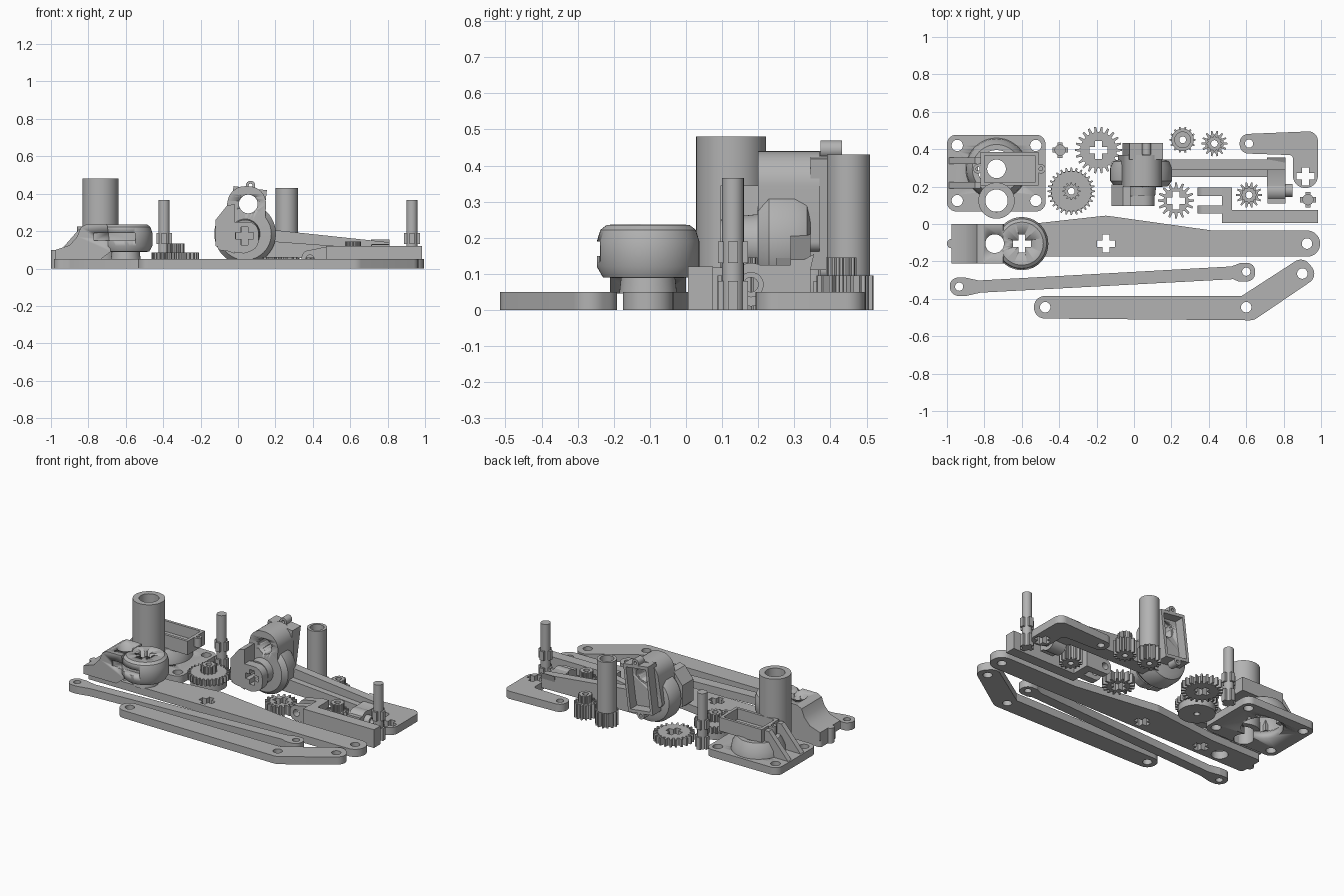
import bpy, bmesh
from math import sin, cos, pi, radians
from mathutils import Matrix, Vector

if "Cube" in bpy.data.objects:
    bpy.data.objects.remove(bpy.data.objects["Cube"])

grey = bpy.data.materials.new("grey plastic")
grey.use_nodes = True
color = (0.45, 0.45, 0.45, 1)
grey.diffuse_color = color
grey.node_tree.nodes["Principled BSDF"].inputs["Base Color"].default_value = color

# Each axis maps profile (u, v, depth) to world space
AXES = {"z": Matrix.Identity(4),
        "y": Matrix(((1, 0, 0, 0), (0, 0, 1, 0), (0, 1, 0, 0), (0, 0, 0, 1))),
        "x": Matrix(((0, 0, 1, 0), (1, 0, 0, 0), (0, 1, 0, 0), (0, 0, 0, 1)))}


def circle(u, v, r, n=40):
    return [(u + r * cos(2 * pi * i / n), v + r * sin(2 * pi * i / n)) for i in range(n)]


def cross(u, v, a=0.048, w=0.018):
    corner = [(a, -w), (a, w), (w, w)]
    pts = []
    for k in range(4):
        c, s = round(cos(k * pi / 2)), round(sin(k * pi / 2))
        pts += [(u + x * c - y * s, v + x * s + y * c) for x, y in corner]
    return pts


def gear_outline(u, v, r, teeth, depth):
    pts = []
    for i in range(teeth):
        for f, rr in ((-0.3, r - depth), (-0.14, r), (0.14, r), (0.3, r - depth)):
            a = 2 * pi * (i + f) / teeth
            pts.append((u + rr * cos(a), v + rr * sin(a)))
    return pts


def rect(u0, v0, u1, v1):
    return [(u0, v0), (u1, v0), (u1, v1), (u0, v1)]


def fillet(points, steps=10):
    """Round the corners of a polygon given as (u, v, radius)."""
    out = []
    for i, (x, y, r) in enumerate(points):
        p = Vector((x, y))
        a = (Vector(points[i - 1][:2]) - p).normalized()
        b = (Vector(points[(i + 1) % len(points)][:2]) - p).normalized()
        if r == 0:
            out.append((x, y))
            continue
        half = a.angle(b) / 2
        centre = p + (a + b).normalized() * (r / sin(half))
        t0 = p + a * (r * cos(half) / sin(half)) - centre
        t1 = p + b * (r * cos(half) / sin(half)) - centre
        sweep = t0.angle_signed(t1)
        for k in range(steps + 1):
            d = t0.copy()
            d.rotate(Matrix.Rotation(-sweep * k / steps, 2))
            out.append(tuple(centre + d))
    return out


def finish(name, mesh):
    mesh.materials.clear()
    mesh.materials.append(grey)
    mesh.shade_smooth()
    mesh.set_sharp_from_angle(angle=radians(32))
    ob = bpy.data.objects.new(name, mesh)
    bpy.context.collection.objects.link(ob)
    return ob


def prism(name, outer, d0, d1, holes=(), axis="z"):
    cu = bpy.data.curves.new(name, "CURVE")
    cu.dimensions, cu.fill_mode, cu.extrude = "2D", "BOTH", (d1 - d0) / 2
    for loop in [outer, *holes]:
        sp = cu.splines.new("POLY")
        sp.points.add(len(loop) - 1)
        for p, (u, v) in zip(sp.points, loop):
            p.co = (u, v, 0, 1)
        sp.use_cyclic_u = True
    tmp = bpy.data.objects.new(name, cu)
    mesh = bpy.data.meshes.new_from_object(tmp)
    bpy.data.objects.remove(tmp)
    bm = bmesh.new()
    bm.from_mesh(mesh)
    bmesh.ops.remove_doubles(bm, verts=bm.verts, dist=1e-5)
    bmesh.ops.transform(bm, verts=bm.verts, matrix=AXES[axis] @ Matrix.Translation((0, 0, (d0 + d1) / 2)))
    bmesh.ops.recalc_face_normals(bm, faces=bm.faces)
    bm.to_mesh(mesh)
    bm.free()
    mesh.name = name
    return finish(name, mesh)


def lathe(name, u, v, profile, axis="z", closed=False, n=48):
    """Spin (radius, depth) points round an axis."""
    bm = bmesh.new()
    vs = [bm.verts.new((r, 0, d)) for r, d in profile]
    es = [bm.edges.new(e) for e in zip(vs, vs[1:])]
    if closed:
        es.append(bm.edges.new((vs[-1], vs[0])))
    bmesh.ops.spin(bm, geom=vs + es, axis=(0, 0, 1), cent=(0, 0, 0), angle=2 * pi, steps=n, use_merge=True)
    bmesh.ops.remove_doubles(bm, verts=bm.verts, dist=1e-5)
    bmesh.ops.transform(bm, verts=bm.verts, matrix=AXES[axis] @ Matrix.Translation((u, v, 0)))
    bmesh.ops.recalc_face_normals(bm, faces=bm.faces)
    mesh = bpy.data.meshes.new(name)
    bm.to_mesh(mesh)
    bm.free()
    return finish(name, mesh)


def cut(cutter, *obs):
    cutter.hide_render = True
    cutter.hide_viewport = True
    cutter.display_type = "WIRE"
    for ob in obs:
        m = ob.modifiers.new("cut", "BOOLEAN")
        m.object, m.operation, m.solver = cutter, "DIFFERENCE", "EXACT"


# Base plate with hollow turret, post, motor frame and gussets
corners = [circle(x, y, 0.03) for x in (-0.945, -0.525) for y in (0.125, 0.42)]
plate = fillet([(-1, 0.067, .05), (-0.473, 0.067, .05), (-0.473, 0.477, .05), (-1, 0.477, .05)])
prism("base_plate", plate, 0, 0.05, corners + [circle(-0.735, 0.125, 0.06)])
prism("base_post", circle(-0.735, 0.125, 0.097), 0.05, 0.48, [circle(-0.735, 0.125, 0.06)])
turret = lathe("base_turret", -0.735, 0.295,
               [(0.165, 0.045), (0.16, 0.09), (0.13, 0.14), (0.1, 0.14), (0.125, 0.09), (0.125, 0.045)], closed=True)
cut(prism("turret_bore_cutter", circle(-0.735, 0.295, 0.125), -0.02, 0.06), bpy.data.objects["base_plate"])
cut(prism("post_clearance_cutter", circle(-0.735, 0.125, 0.06), -0.02, 0.3), turret)


def motor_frame(name, axis, d0, d1, floor, place):
    """Open box with screw ears; the shaft sits at the local origin."""
    def put(pts):
        return [tuple(place @ Vector(p)) for p in pts]
    prism(name + "_walls", put(rect(-0.085, -0.09, 0.225, 0.09)), d0, d1,
          [put(rect(-0.065, -0.072, 0.205, 0.072))], axis)
    prism(name + "_floor", put(rect(-0.085, -0.09, 0.225, 0.09)), floor[0], floor[1], [put(circle(0, 0, 0.05))], axis)
    for side, x in (("near", -0.1), ("far", 0.237)):
        prism(f"{name}_{side}_ear", put(circle(x, 0, 0.025, 20)), d1 - 0.06, d1, [put(circle(x, 0, 0.01, 12))], axis)


def shift(angle, u, v):
    class Place:
        def __matmul__(self, p):
            return Vector((u + p.x * cos(angle) - p.y * sin(angle), v + p.x * sin(angle) + p.y * cos(angle)))
    return Place()


motor_frame("base_motor_frame", "z", 0.135, 0.225, (0.135, 0.155), shift(0, -0.735, 0.295))
for i, y in enumerate((0.19, 0.32)):
    prism(f"gusset_{i}", [(-0.99, 0.05), (-0.82, 0.05), (-0.82, 0.21), (-0.85, 0.21)], y, y + 0.035, axis="y")

# Main arm with its joint housing
prism("main_arm", fillet([(-0.975, -0.175, .02), (0.995, -0.175, .069), (0.995, -0.035, .069), (0.42, -0.035, 0),
                          (-0.15, 0.045, .1), (-0.6, -0.005, 0), (-0.975, -0.005, .02)]), 0, 0.05,
      [circle(0.925, -0.105, 0.028), cross(-0.15, -0.105), cross(-0.6, -0.105), circle(-0.745, -0.105, 0.05)])
block = prism("arm_housing_block", [(-0.975, 0.045), (-0.975, 0.1), (-0.9, 0.125), (-0.86, 0.17), (-0.84, 0.22),
                                    (-0.81, 0.237), (-0.7, 0.237), (-0.68, 0.09), (-0.74, 0.045)], -0.21, 0, axis="y")
drum = lathe("arm_housing_drum", -0.6, -0.105, [(0, 0.045), (0.08, 0.045), (0.075, 0.088), (0.125, 0.09), (0.142, 0.12),
                                                (0.142, 0.19), (0.132, 0.222), (0.115, 0.235), (0, 0.235)])
cut(prism("arm_cross_cutter", cross(-0.6, -0.105), 0, 0.3), drum)
cut(prism("arm_bore_cutter", circle(-0.745, -0.105, 0.05), 0, 0.3), block, drum)
cut(prism("arm_groove_cutter", rect(-0.77, -0.3, -0.55, -0.2), 0.15, 0.19), drum, block)
prism("arm_end_nub", circle(-0.975, -0.105, 0.025, 20), 0, 0.1)

# Flat links and corner bracket
prism("straight_link", fillet([(-0.985, -0.385, .05), (-0.9, -0.385, .04), (-0.82, -0.367, 0), (0.53, -0.295, 0),
                               (0.56, -0.308, .03), (0.648, -0.306, .045), (0.648, -0.206, .045), (0.57, -0.208, .03),
                               (0.52, -0.227, 0), (-0.83, -0.302, 0), (-0.9, -0.287, .03), (-0.985, -0.285, .045)]),
      0, 0.05, [circle(-0.935, -0.335, 0.022), circle(0.6, -0.255, 0.022)])
prism("bent_link", fillet([(-0.535, -0.505, .058), (0.64, -0.515, .07), (0.99, -0.277, .055), (0.903, -0.173, .055),
                           (0.575, -0.385, 0), (-0.535, -0.385, .058)]),
      0, 0.05, [circle(x, y, 0.028) for x, y in ((-0.475, -0.445), (0.6, -0.445), (0.9, -0.265))])
prism("corner_bracket", fillet([(0.565, 0.378, .048), (0.85, 0.368, .02), (0.85, 0.193, .064), (0.983, 0.193, .064),
                                (0.983, 0.497, .05), (0.565, 0.48, .048)]),
      0, 0.05, [circle(0.615, 0.43, 0.022), cross(0.917, 0.255)])

# Gears
prism("large_cross_gear", gear_outline(-0.19, 0.395, 0.125, 22, 0.028), 0, 0.05, [cross(-0.19, 0.395)])
prism("small_cross_gear", gear_outline(0.225, 0.125, 0.097, 16, 0.03), 0, 0.062, [cross(0.225, 0.125)])
bore = [circle(-0.335, 0.175, 0.018)]
prism("compound_gear_disc", circle(-0.335, 0.175, 0.11), 0, 0.045, bore)
prism("compound_gear_teeth", gear_outline(-0.335, 0.175, 0.127, 28, 0.02), 0.045, 0.085, bore)
prism("compound_gear_pinion", gear_outline(-0.335, 0.175, 0.048, 12, 0.012), 0.085, 0.133, bore)
for i, (x, y) in enumerate(((0.43, 0.43), (0.615, 0.155))):
    prism(f"pinion_{i}", gear_outline(x, y, 0.069, 14, 0.02), 0, 0.095, [circle(x, y, 0.018)])
    prism(f"pinion_{i}_boss", gear_outline(x, y, 0.043, 12, 0.006), 0.095, 0.145, [circle(x, y, 0.018)])
prism("tube_gear", gear_outline(0.26, 0.45, 0.07, 14, 0.02), 0, 0.095, [circle(0.26, 0.45, 0.018)])
prism("tube_gear_shaft", circle(0.26, 0.45, 0.06), 0.095, 0.43, [circle(0.26, 0.45, 0.042)])

# Splined axles
for i, (x, y) in enumerate(((-0.395, 0.395), (0.93, 0.13))):
    prism(f"axle_{i}", circle(x, y, 0.03, 24), 0, 0.365)
    for j, (a, b) in enumerate(((0, 0.08), (0.13, 0.19))):
        prism(f"axle_{i}_splines_{j}", cross(x, y, 0.042, 0.014), a, b)

# Upright joint: front lug, drum, shaft lobe and motor frame
prism("joint_front_lug", fillet([(-0.11, 0.1, .02), (0.035, 0.08, .05), (0.11, 0.11, .06), (0.11, 0.25, .06),
                                 (-0.02, 0.25, 0), (-0.11, 0.24, 0)]), 0.095, 0.15, [cross(0.035, 0.175)], "y")
prism("joint_side_block", [(-0.12, 0.12), (-0.02, 0.08), (-0.02, 0.345), (-0.06, 0.335), (-0.12, 0.26)],
      0.095, 0.21, axis="y")
upright = lathe("joint_drum", 0.038, 0.185, [(0, 0.15), (0.075, 0.15), (0.08, 0.198), (0.14, 0.2), (0.165, 0.23),
                                             (0.165, 0.3), (0.15, 0.335), (0.12, 0.345), (0, 0.345)], "y")
lobe = prism("joint_lobe", fillet([(-0.09, 0.16, .03), (0.14, 0.16, .03), (0.155, 0.44, .093), (-0.042, 0.44, .093)]),
             0.2, 0.37, axis="y")
cut(prism("joint_cross_cutter", cross(0.038, 0.175), 0.05, 0.3, axis="y"), upright, lobe)
cut(prism("joint_bore_cutter", circle(0.055, 0.345, 0.05), 0.05, 0.42, axis="y"),
    upright, lobe, bpy.data.objects["joint_side_block"])
motor_frame("joint_motor_frame", "y", 0.355, 0.432, (0.345, 0.365), shift(radians(-97), 0.055, 0.345))

# Forearm and its knuckle
prism("forearm_rail", [(0.1, 0.06), (0.81, 0.05), (0.81, 0.14), (0.2, 0.205), (0.1, 0.215)], 0.29, 0.345, axis="y")
prism("forearm_ledge", [(0.12, 0.06), (0.81, 0.05), (0.81, 0.1), (0.12, 0.15)], 0.25, 0.29, axis="y")
prism("knuckle_bracket", [(0.2, 0.05), (0.33, 0.05), (0.355, 0.155), (0.3, 0.125), (0.2, 0.125)], 0.71, 0.81, axis="x")
prism("knuckle_barrel", circle(0.18, 0.07, 0.06), 0.715, 0.81, [circle(0.18, 0.07, 0.02)], "x")
prism("knuckle_tip", circle(0.18, 0.07, 0.035), 0.81, 0.848, [circle(0.18, 0.07, 0.02)], "x")
prism("knuckle_front", rect(0.11, 0.03, 0.18, 0.11), 0.715, 0.81, axis="x")

# Clip bar with forked end
prism("clip_bar", rect(0.47, 0.005, 0.985, 0.075), 0, 0.12)
prism("clip_bridge", rect(0.47, 0.055, 0.525, 0.195), 0, 0.118)
prong = fillet([(0.34, 0, .04), (0.48, 0, 0), (0.48, 0.118, 0), (0.34, 0.09, .04)])
for side, y in (("front", 0.055), ("back", 0.15)):
    prism(f"clip_{side}_prong", prong, y, y + 0.045, [circle(0.385, 0.05, 0.022)], "y")
